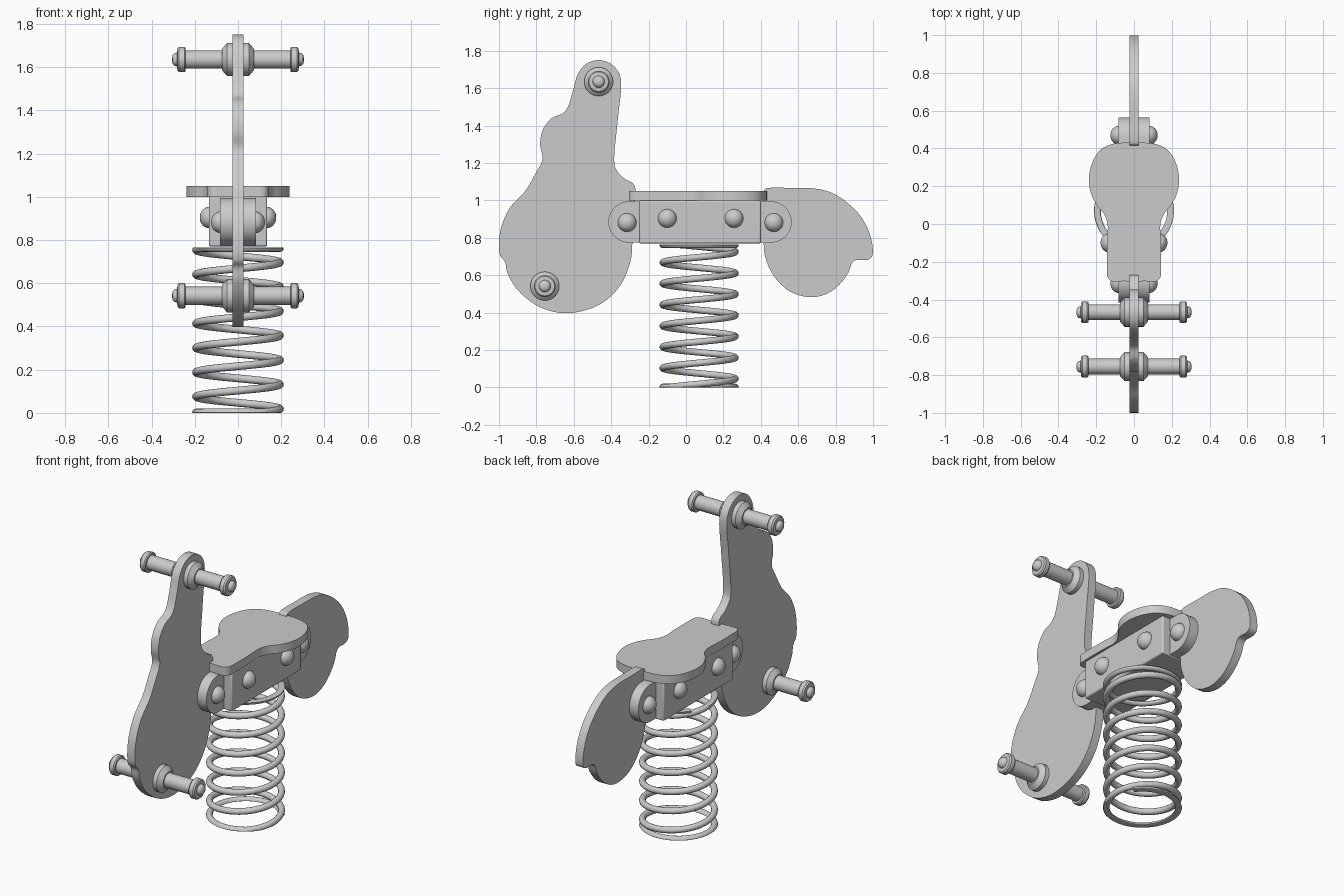
import bpy, bmesh, math
from mathutils import Vector

if "Cube" in bpy.data.objects:
    bpy.data.objects.remove(bpy.data.objects["Cube"])


def finish(bm, name, angle=35, bevel=0):
    bmesh.ops.recalc_face_normals(bm, faces=bm.faces[:])
    me = bpy.data.meshes.new(name)
    bm.to_mesh(me)
    bm.free()
    ob = bpy.data.objects.new(name, me)
    bpy.context.collection.objects.link(ob)
    if bevel:
        m = ob.modifiers.new("edge", 'BEVEL')
        m.width, m.segments, m.limit_method = bevel, 2, 'ANGLE'
        m.angle_limit = math.radians(50)
    bpy.ops.object.select_all(action='DESELECT')
    ob.select_set(True)
    bpy.context.view_layer.objects.active = ob
    bpy.ops.object.shade_smooth_by_angle(angle=math.radians(angle))
    return ob


def smooth_loop(points, steps=6):
    """Closed centripetal spline through 2D points."""
    p = [Vector(q) for q in points]
    n, out = len(p), []
    for i in range(n):
        a, b, c, d = (p[(i + k) % n] for k in (-1, 0, 1, 2))
        t1 = (b - a).length ** 0.5
        t2 = t1 + (c - b).length ** 0.5
        t3 = t2 + (d - c).length ** 0.5
        mix = lambda u, v, s, e, t: u * ((e - t) / (e - s)) + v * ((t - s) / (e - s))
        for k in range(steps):
            t = t1 + (t2 - t1) * k / steps
            A, B, C = mix(a, b, 0, t1, t), mix(b, c, t1, t2, t), mix(c, d, t2, t3, t)
            out.append(mix(mix(A, B, 0, t2, t), mix(B, C, t1, t3, t), t1, t2, t))
    return out


def slab(name, outline, lo, hi, axis, bevel=0):
    """Outline in (y, z) extruded along x, or in (x, y) extruded along z."""
    bm = bmesh.new()
    place = (lambda q: (lo, q[0], q[1])) if axis == 'x' else (lambda q: (q[0], q[1], lo))
    f = bm.faces.new([bm.verts.new(place(q)) for q in outline])
    r = bmesh.ops.extrude_face_region(bm, geom=[f])
    move = Vector((hi - lo, 0, 0)) if axis == 'x' else Vector((0, 0, hi - lo))
    bmesh.ops.translate(bm, vec=move, verts=[g for g in r['geom'] if isinstance(g, bmesh.types.BMVert)])
    return finish(bm, name, 30, bevel)


def lathe_x(name, profile, y, z, side, n=32):
    """Revolve (x, radius) profile about the x axis, on one side."""
    bm = bmesh.new()
    rings = [[bm.verts.new((side * x, y + r * math.cos(2 * math.pi * k / n),
                            z + r * math.sin(2 * math.pi * k / n))) for k in range(n)]
             for x, r in profile]
    for a, b in zip(rings, rings[1:]):
        for k in range(n):
            bm.faces.new((a[k], a[(k + 1) % n], b[(k + 1) % n], b[k]))
    bm.faces.new(rings[0])
    bm.faces.new(rings[-1])
    return finish(bm, name, 35)


# Front panel: rounded top, stepped front edge, round bottom
front = [(-0.467 + 0.12 * math.cos(math.radians(a)), 1.63 + 0.12 * math.sin(math.radians(a)))
         for a in (155, 120, 90, 60, 30, 3)]
front += [(-0.365, 1.43), (-0.384, 1.22), (-0.378, 1.175), (-0.355, 1.14), (-0.32, 1.11),
          (-0.285, 1.093), (-0.272, 1.07), (-0.272, 1.03), (-0.28, 0.9), (-0.287, 0.77)]
front += [(-0.635 + 0.345 * math.cos(math.radians(a)), 0.742 + 0.345 * math.sin(math.radians(a)))
          for a in (-10, -35, -60, -90, -115, -140, -158)]
front += [(-0.968, 0.673), (-0.993, 0.705), (-1.0, 0.764), (-0.987, 0.86), (-0.94, 0.963),
          (-0.86, 1.05), (-0.807, 1.14), (-0.767, 1.22), (-0.78, 1.30), (-0.765, 1.38),
          (-0.717, 1.44), (-0.658, 1.466), (-0.632, 1.5), (-0.603, 1.59)]
slab("front_panel", smooth_loop(front), -0.025, 0.025, 'x')

# Rear panel
rear = [(0.415, 0.9), (0.415, 1.04), (0.422, 1.06), (0.445, 1.067), (0.56, 1.067), (0.675, 1.065),
        (0.76, 1.048), (0.84, 1.005), (0.93, 0.92), (0.983, 0.82), (0.999, 0.73), (0.993, 0.697),
        (0.97, 0.682), (0.905, 0.68), (0.888, 0.665), (0.866, 0.61), (0.81, 0.54), (0.743, 0.497),
        (0.663, 0.483), (0.556, 0.513), (0.47, 0.595), (0.423, 0.70), (0.415, 0.78)]
slab("rear_panel", smooth_loop(rear), -0.025, 0.025, 'x')

# Seat: narrow front, round back
half = [(0.06, -0.303), (0.12, -0.302), (0.14, -0.28), (0.143, -0.24), (0.143, -0.1), (0.14, 0.0),
        (0.157, 0.05), (0.2, 0.105), (0.23, 0.17), (0.238, 0.25), (0.217, 0.335), (0.175, 0.395),
        (0.12, 0.422), (0.05, 0.431)]
seat = half + [(-x, y) for x, y in reversed(half)]
slab("seat", smooth_loop(seat), 1.0, 1.05, 'z')

# Clamp beam with rounded ends, and the block around it
zc, r = 0.885, 0.11
ends = [(y + s * r * math.sin(math.pi * k / 20), zc - s * r * math.cos(math.pi * k / 20))
        for y, s in ((0.455, 1), (-0.305, -1)) for k in range(21)]
slab("clamp_beam", ends, -0.083, 0.083, 'x')
slab("support_block", [(-0.25, 0.77), (0.4, 0.77), (0.4, 1.0), (-0.25, 1.0)], -0.135, 0.135, 'x', 0.008)

# Domed bolts and the two pairs of grips
grip = [(0.02, 0.077), (0.05, 0.077), (0.074, 0.05), (0.074, 0.042), (0.242, 0.042), (0.242, 0.053),
        (0.248, 0.058), (0.272, 0.058), (0.28, 0.052), (0.282, 0.032), (0.294, 0.029),
        (0.302, 0.02), (0.305, 0.006)]
for side, tag in ((1, "right"), (-1, "left")):
    for i, (y, z, x) in enumerate(((-0.315, 0.882, 0.08), (0.47, 0.882, 0.08),
                                   (-0.1, 0.904, 0.132), (0.257, 0.904, 0.132))):
        dome = [(x + 0.045 * math.sin(a), 0.05 * math.cos(a))
                for a in (math.pi / 2 * k / 8.3 for k in range(9))]
        lathe_x(f"bolt_{tag}_{i + 1}", dome, y, z, side, 24)
    lathe_x(f"hand_grip_{tag}", grip, -0.467, 1.635, side)
    lathe_x(f"foot_rest_{tag}", grip, -0.755, 0.542, side)

# Coil spring with closed ends ground flat
bm = bmesh.new()
R, wire, pitch, cy, top, seg, sides = 0.194, 0.018, 0.113, 0.07, 0.765, 40, 12
rings = []
for k in range(int(-6.4 * seg), int(1.9 * seg) + 1):
    t = k / seg
    z0 = min(max(0.64 + pitch * t, 0.002), top - 0.002)
    a = math.pi + 2 * math.pi * t
    ring = []
    for j in range(sides):
        b = 2 * math.pi * j / sides
        rad = R + wire * math.cos(b)
        z = min(max(z0 + wire * math.sin(b), 0), top)
        ring.append(bm.verts.new((rad * math.cos(a), cy + rad * math.sin(a), z)))
    rings.append(ring)
for p, q in zip(rings, rings[1:]):
    for j in range(sides):
        bm.faces.new((p[j], p[(j + 1) % sides], q[(j + 1) % sides], q[j]))
bm.faces.new(rings[0])
bm.faces.new(rings[-1])
finish(bm, "coil_spring", 40)
